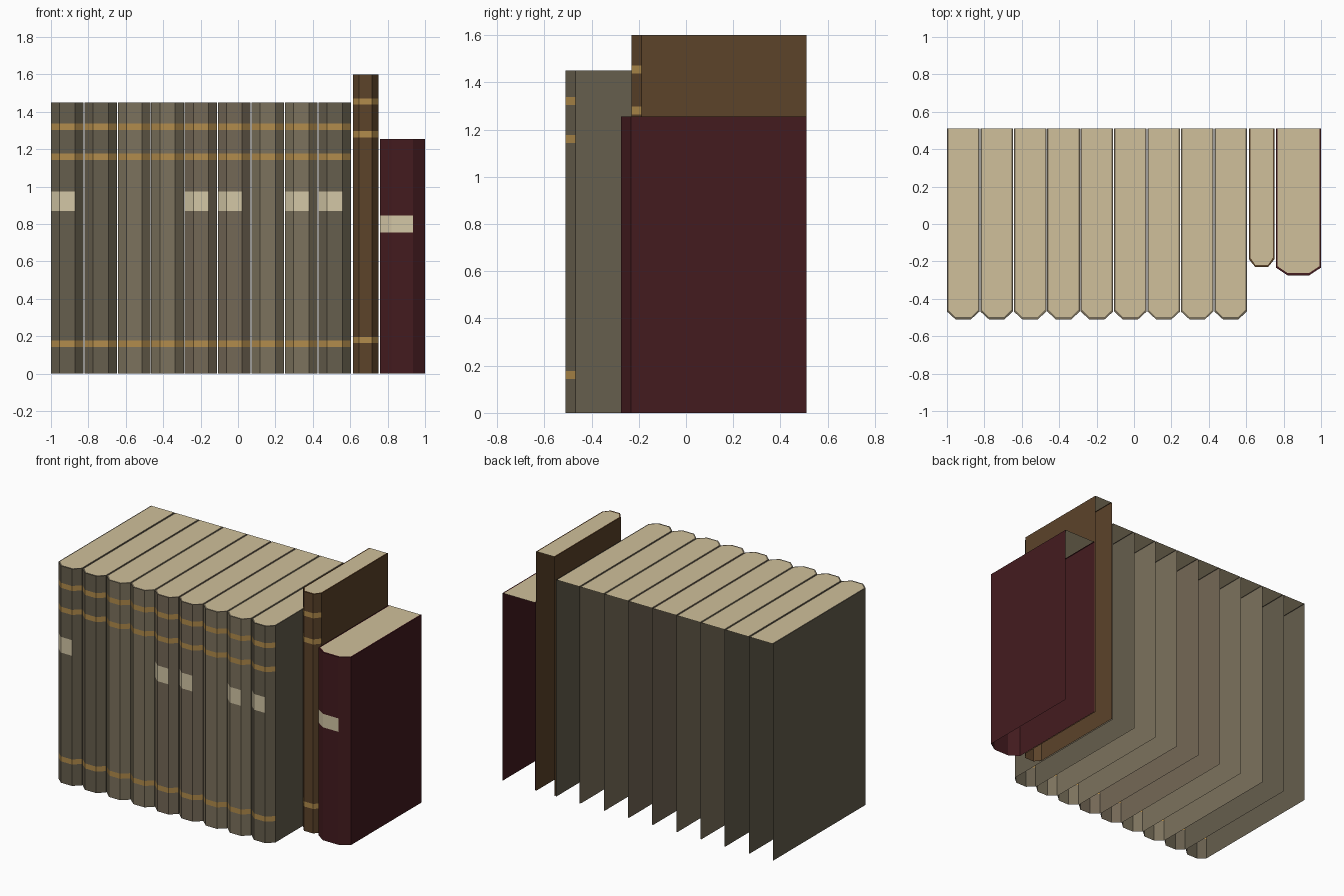
import bpy
import bmesh

cube = bpy.data.objects.get("Cube")
if cube:
    bpy.data.objects.remove(cube, do_unlink=True)

BACK = 0.51


def material(name, rgb):
    # colours are given as 0-255 display values and turned to linear
    color = [(c / 255 / 12.92) if c < 11 else ((c / 255 + 0.055) / 1.055) ** 2.4 for c in rgb] + [1.0]
    mat = bpy.data.materials.new(name)
    mat.use_nodes = True
    mat.diffuse_color = color
    shader = mat.node_tree.nodes["Principled BSDF"]
    shader.inputs["Base Color"].default_value = color
    shader.inputs["Roughness"].default_value = 0.8
    return mat


paper = material("paper", (208, 192, 155))
gold = material("gold_band", (178, 140, 76))
tag = material("label_paper", (212, 199, 166))
dark = material("dark_cloth", (102, 94, 77))
warm = material("warm_cloth", (116, 104, 86))
light = material("light_cloth", (124, 114, 93))
brown = material("brown_leather", (92, 67, 42))
maroon = material("maroon_leather", (68, 27, 31))


def mesh_object(name, bm, mats):
    bmesh.ops.remove_doubles(bm, verts=bm.verts, dist=0.0001)
    mesh = bpy.data.meshes.new(name)
    bm.to_mesh(mesh)
    bm.free()
    for mat in mats:
        mesh.materials.append(mat)
    obj = bpy.data.objects.new(name, mesh)
    bpy.context.collection.objects.link(obj)
    return obj


def add_face(bm, points, slot=0):
    face = bm.faces.new([bm.verts.new(p) for p in points])
    face.material_index = slot


def outline(left, right, front, chamfer, inset=0.0):
    """Plan of a book, from the back left corner round the spine."""
    l, r, f = left + inset, right - inset, front + inset * 1.5
    shoulder = front + 0.042 + inset
    return [(l, BACK), (l, shoulder), (left + chamfer, f),
            (right - chamfer, f), (r, shoulder), (r, BACK)]


def book(name, left, width, front, height, chamfer, cloth, bands=(), label=None):
    right = left + width
    outer = outline(left, right, front, chamfer)
    inner = outline(left, right, front, chamfer, 0.008)

    # cover: two boards, a three-sided spine and a thin top rim
    bm = bmesh.new()
    strips = [(lo, hi, 1) for lo, hi in bands]
    if label:
        strips.append((*label, 2))
    levels = sorted({0.0, height, *[z for s in strips for z in s[:2]]})
    for i, (a, b) in enumerate(zip(outer, outer[1:])):
        spine = 0 < i < 4
        zs = levels if spine else [0.0, height]
        for lo, hi in zip(zs, zs[1:]):
            slot = 0
            for s_lo, s_hi, s_slot in strips:
                inside = s_lo <= (lo + hi) / 2 <= s_hi
                if spine and inside and (s_slot == 1 or i < 3):
                    slot = s_slot
            add_face(bm, [(*a, lo), (*b, lo), (*b, hi), (*a, hi)], slot)
        add_face(bm, [(*a, height), (*b, height),
                      (*inner[i + 1], height), (*inner[i], height)])
    mesh_object(name + "_cover", bm, [cloth, gold, tag])

    # page block top
    bm = bmesh.new()
    add_face(bm, [(*p, height) for p in inner])
    mesh_object(name + "_pages", bm, [paper])


def bands_at(*centres):
    return [(z - 0.017, z + 0.017) for z in centres]


# matching set of nine volumes
cloths = [dark, dark, light, light, warm, warm, light, light, dark]
labelled = {0, 4, 5, 7, 8}
for n, cloth in enumerate(cloths):
    book(f"set_volume_{n + 1}", -1 + n * 0.1787, 0.174, -0.51, 1.45, 0.046, cloth,
         bands_at(0.16, 1.16, 1.32), (0.87, 0.975) if n in labelled else None)

# tall thin book and short thick book
book("tall_book", 0.614, 0.137, -0.23, 1.6, 0.034, brown, bands_at(0.18, 1.28, 1.455))
book("short_book", 0.758, 0.242, -0.275, 1.255, 0.064, maroon, label=(0.755, 0.845))
